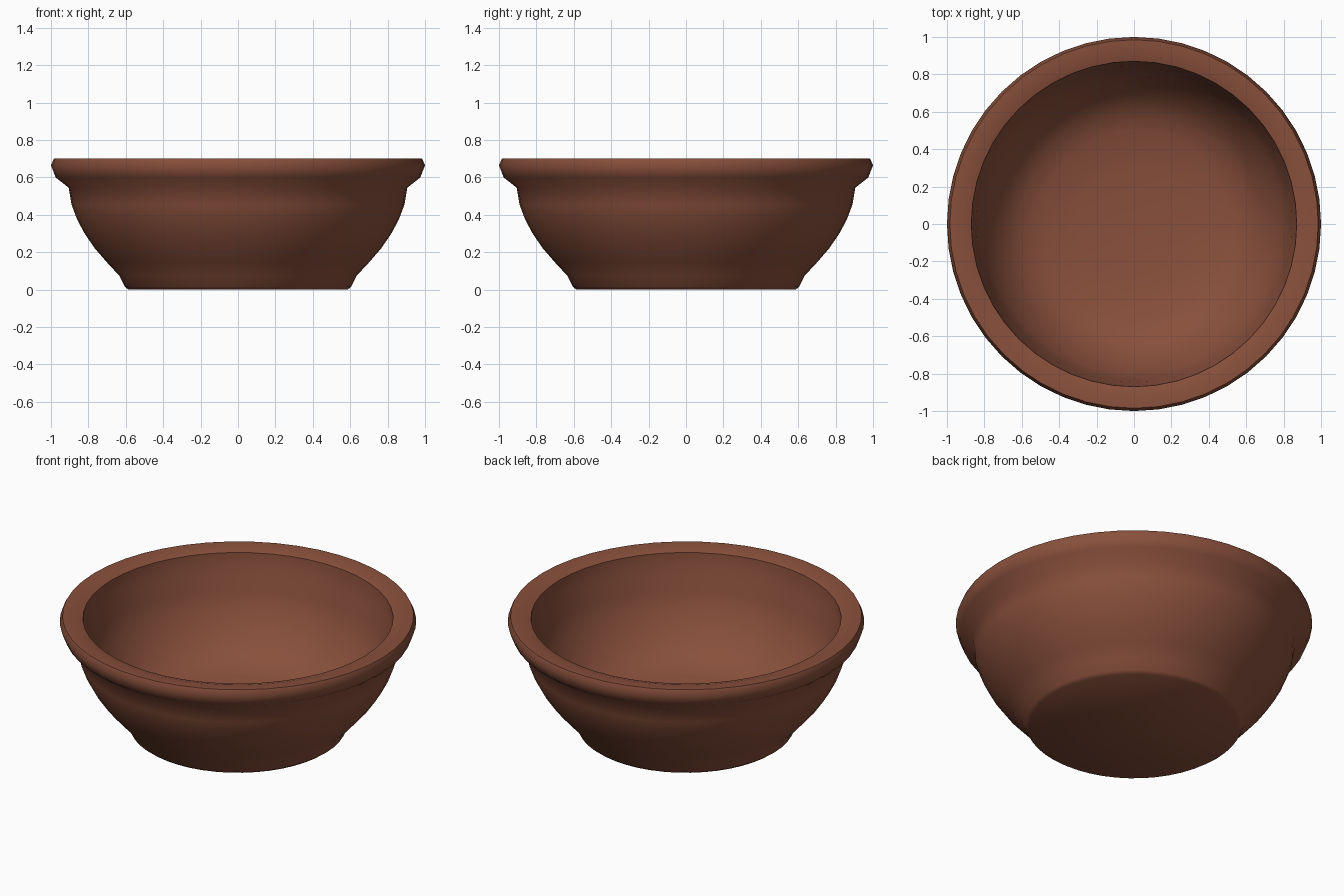
import bpy, bmesh, math

if "Cube" in bpy.data.objects:
    bpy.data.objects.remove(bpy.data.objects["Cube"])

# Terracotta material
mat = bpy.data.materials.new("terracotta brown")
mat.diffuse_color = (0.25, 0.08, 0.045, 1)
mat.use_nodes = True
mat.node_tree.nodes["Principled BSDF"].inputs["Base Color"].default_value = mat.diffuse_color

# Bowl profile (radius, height): base, outer wall, rim, inner wall, floor
profile = [
    (0.585, 0.0), (0.605, 0.015), (0.635, 0.075),
    (0.70, 0.145), (0.765, 0.22), (0.82, 0.30), (0.86, 0.375),
    (0.89, 0.455), (0.905, 0.545),
    (0.975, 0.60), (1.0, 0.665), (0.985, 0.70),
    (0.92, 0.702), (0.87, 0.685), (0.865, 0.61), (0.845, 0.55),
    (0.832, 0.465), (0.80, 0.375), (0.75, 0.285), (0.69, 0.205),
    (0.61, 0.135), (0.50, 0.095), (0.30, 0.07),
]
SEG = 48

bm = bmesh.new()
rings = []
for r, z in profile:
    z = min(z, 0.70)
    rings.append([bm.verts.new((r * math.cos(2 * math.pi * i / SEG),
                                r * math.sin(2 * math.pi * i / SEG), z))
                  for i in range(SEG)])
for a, b in zip(rings, rings[1:]):
    for i in range(SEG):
        j = (i + 1) % SEG
        bm.faces.new((a[i], a[j], b[j], b[i]))

# Base and inner floor centre
bm.faces.new(rings[0][::-1])
c = bm.verts.new((0, 0, 0.06))
for i in range(SEG):
    bm.faces.new((rings[-1][i], rings[-1][(i + 1) % SEG], c))
bmesh.ops.recalc_face_normals(bm, faces=bm.faces)

me = bpy.data.meshes.new("bowl")
bm.to_mesh(me)
bm.free()
me.materials.append(mat)
bowl = bpy.data.objects.new("bowl", me)
bpy.context.collection.objects.link(bowl)
bpy.context.view_layer.objects.active = bowl
bowl.select_set(True)
bpy.ops.object.shade_smooth_by_angle(angle=math.radians(60))
